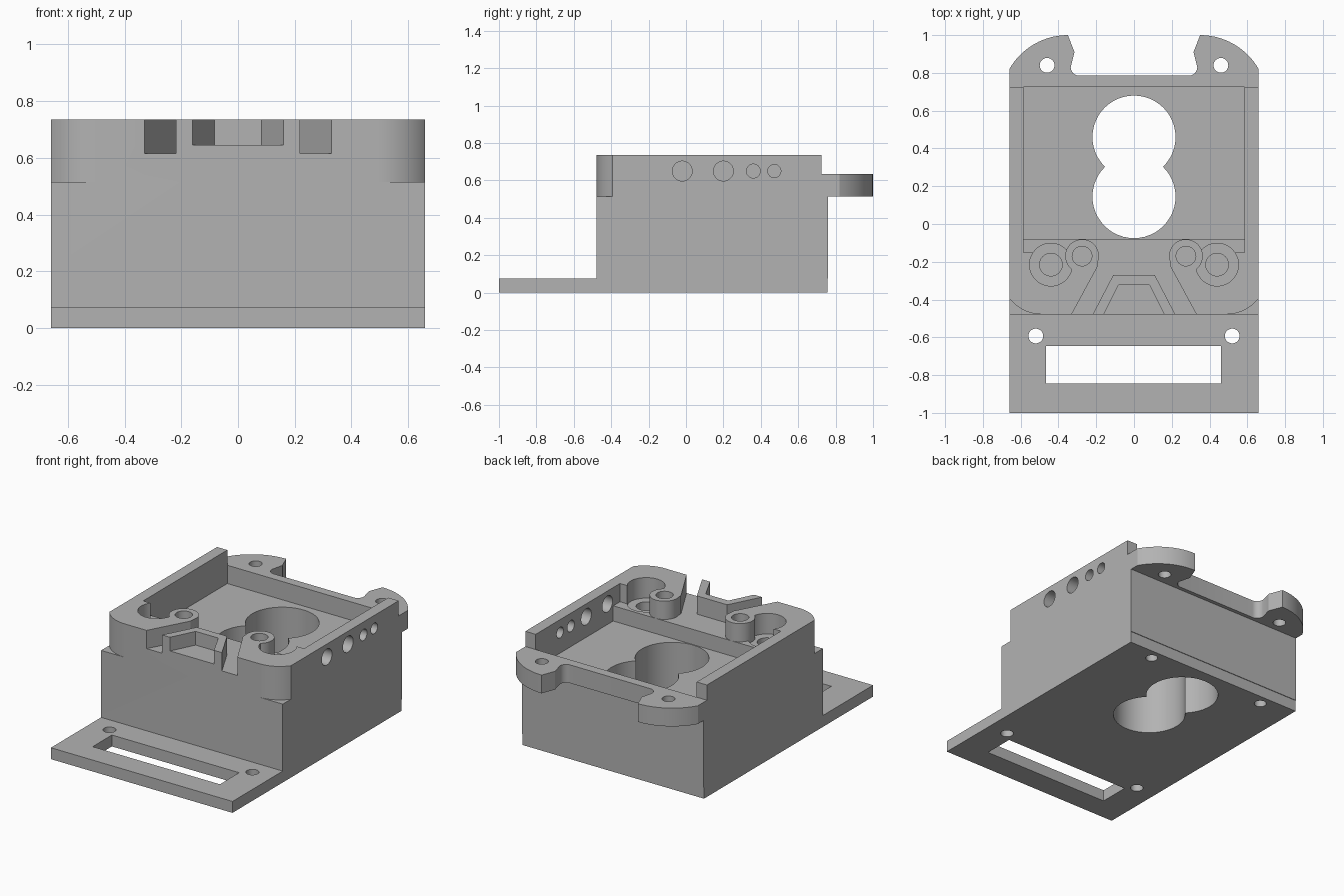
import bpy, bmesh
from math import cos, sin, pi, radians, atan2

cube = bpy.data.objects.get("Cube")
if cube:
    bpy.data.objects.remove(cube, do_unlink=True)

grey = bpy.data.materials.new("plain grey")
grey.use_nodes = True
colour = (0.45, 0.45, 0.45, 1)
grey.diffuse_color = colour
grey.node_tree.nodes["Principled BSDF"].inputs["Base Color"].default_value = colour


def prism(name, outline, low, high, axis="Z"):
    """Extrude a closed outline; axis X maps (u, v) to (y, z)."""
    bm = bmesh.new()
    place = (lambda u, v: (u, v, low)) if axis == "Z" else (lambda u, v: (low, u, v))
    face = bm.faces.new([bm.verts.new(place(u, v)) for u, v in outline])
    new = bmesh.ops.extrude_face_region(bm, geom=[face])["geom"]
    step = (0, 0, high - low) if axis == "Z" else (high - low, 0, 0)
    bmesh.ops.translate(bm, vec=step, verts=[v for v in new if isinstance(v, bmesh.types.BMVert)])
    bmesh.ops.recalc_face_normals(bm, faces=bm.faces[:])
    mesh = bpy.data.meshes.new(name)
    bm.to_mesh(mesh)
    bm.free()
    mesh.materials.append(grey)
    obj = bpy.data.objects.new(name, mesh)
    bpy.context.collection.objects.link(obj)
    return obj


def arc(cx, cy, r, start, end, n=14):
    angles = [start + (end - start) * i / n for i in range(n + 1)]
    return [(cx + r * cos(a), cy + r * sin(a)) for a in angles]


def circle(cx, cy, r):
    return arc(cx, cy, r, 0, 2 * pi, 48)[:-1]


def rect(x0, x1, y0, y1):
    return [(x0, y0), (x1, y0), (x1, y1), (x0, y1)]


def mirrored(half):
    """Close a right-hand half outline with its mirror image."""
    return half + [(-x, y) for x, y in reversed(half)]


def combine(target, tool, operation):
    mod = target.modifiers.new("combine", "BOOLEAN")
    mod.object, mod.operation, mod.solver = tool, operation, "EXACT"
    bpy.context.view_layer.objects.active = target
    bpy.ops.object.modifier_apply(modifier=mod.name)
    bpy.data.objects.remove(tool, do_unlink=True)


def cut(target, outline, low, high, axis="Z"):
    combine(target, prism("cutter", outline, low, high, axis), "DIFFERENCE")


def add(target, outline, low, high):
    combine(target, prism("addition", outline, low, high), "UNION")


W, FRONT, BACK = 0.66, -0.478, 0.725
LEDGE, SHELF, STRAP, TOP = 0.515, 0.615, 0.635, 0.735

# Base plate with slot and screw holes
plate = prism("base_plate", rect(-W, W, -1, 0.756), 0, 0.075)
cut(plate, rect(-0.465, 0.46, -0.845, -0.645), -0.1, 0.2)
for s in (-1, 1):
    cut(plate, circle(s * 0.52, -0.593, 0.039), -0.1, 0.2)
    cut(plate, circle(s * 0.435, 0.687, 0.037), -0.1, 0.2)

# Solid lower block
block = prism("lower_block", rect(-W, W, FRONT, 0.76), 0.075, LEDGE)

# Upper housing with rounded front corners
r = 0.2125
corner = arc(0.49, FRONT + r, r, -pi / 2, atan2(-0.1275, 0.17))
corner[-1] = (W, -0.393)
housing = prism("upper_housing", mirrored(corner + [(W, BACK)]), LEDGE, TOP)
cut(housing, rect(-0.585, 0.585, -0.08, 0.9), LEDGE - 0.1, TOP + 0.1)
cut(housing, rect(-0.585, 0.585, -0.15, 0), SHELF, TOP + 0.1)
cut(housing, mirrored([(0.342, -0.5), (0.19, -0.22), (0.19, -0.1)]), SHELF, TOP + 0.1)

# Round recesses and screw posts
for s in (-1, 1):
    cut(housing, circle(s * 0.44, -0.215, 0.113), 0.6, TOP + 0.1)
    add(housing, circle(s * 0.275, -0.17, 0.089), 0.55, TOP)
for s in (-1, 1):
    cut(housing, circle(s * 0.44, -0.215, 0.06), 0.54, TOP - 0.05)
    cut(housing, circle(s * 0.275, -0.17, 0.052), 0.58, TOP + 0.1)

# Angled guide wall at the front
add(housing, mirrored([(0.218, FRONT), (0.11, -0.27)]), 0.56, TOP)
cut(housing, mirrored([(0.17, -0.5), (0.16, FRONT), (0.082, -0.322)]), 0.645, TOP + 0.1)

# Side ports, on the left wall only
for y, radius in ((-0.02, 0.053), (0.2, 0.053), (0.36, 0.037), (0.472, 0.035)):
    cut(housing, circle(y, 0.65, radius), 0.5, 0.8, "X")

# Rear strap with mounting ears
ear = [(W, BACK)]
ear += arc(0.35, 0.643, 0.357, radians(29.7), pi / 2)
ear += [(0.315, 0.91)]
ear += [(0.335, 0.83)] + arc(0.29, 0.83, 0.045, 0, -pi / 2, 8)[1:]
strap = prism("rear_mounting_strap", mirrored(ear), LEDGE, STRAP)
for s in (-1, 1):
    cut(strap, circle(s * 0.46, 0.84, 0.039), 0.4, 0.8)

# Join into one solid, then bore the double round opening
for part in (block, housing, strap):
    combine(plate, part, "UNION")
plate.name = "mount_body"
for y in (0.46, 0.145):
    cut(plate, circle(0, y, 0.22), -0.1, 0.9)

# Blind screw holes under the rear
for s in (-1, 1):
    cut(plate, circle(s * 0.435, 0.687, 0.037), -0.1, 0.3)

# Smooth the round walls, keep the edges sharp
bpy.ops.object.select_all(action="DESELECT")
plate.select_set(True)
bpy.context.view_layer.objects.active = plate
bpy.ops.object.shade_smooth_by_angle(angle=radians(25))
